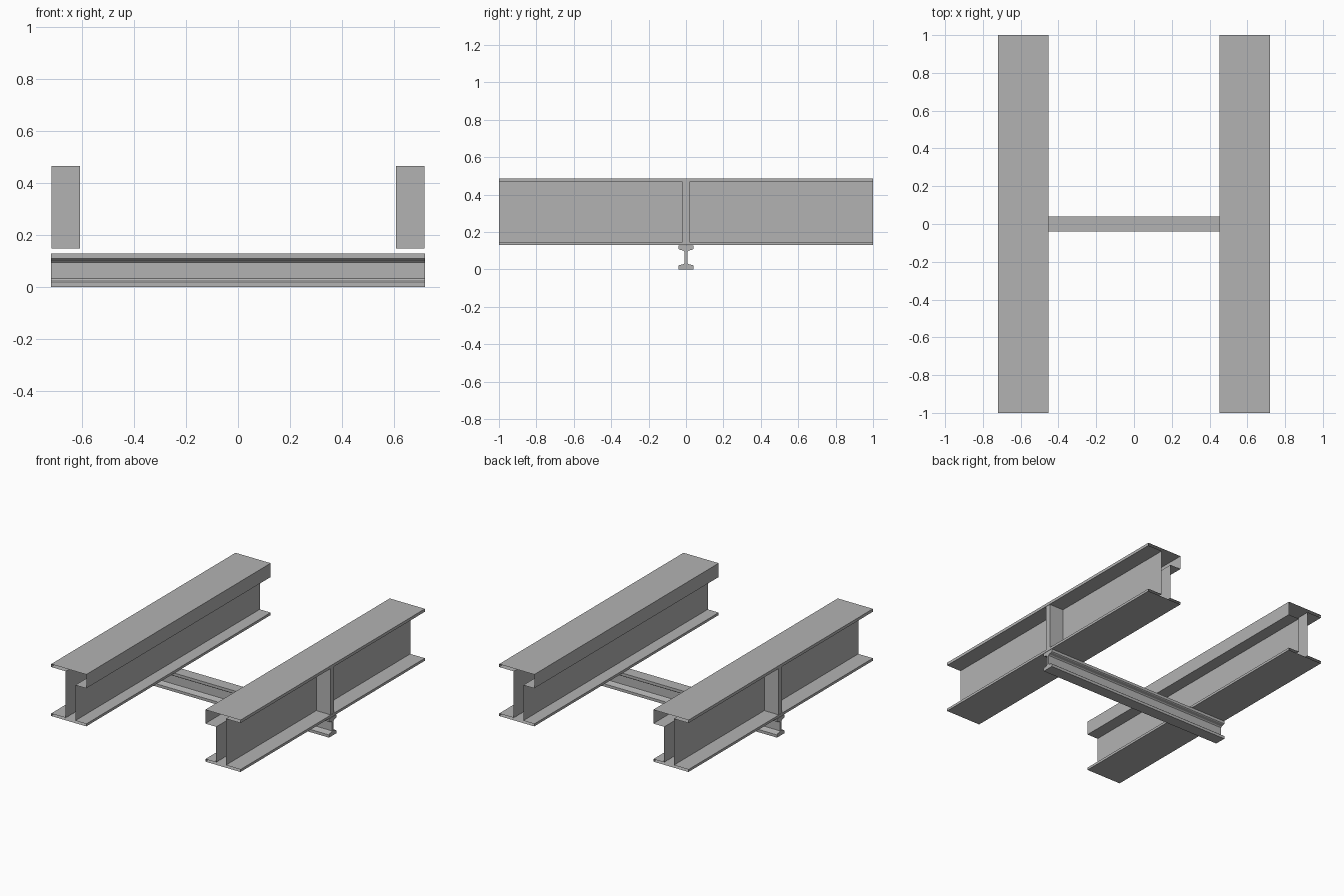
import bpy
import bmesh

cube = bpy.data.objects.get("Cube")
if cube:
    bpy.data.objects.remove(cube, do_unlink=True)

steel = bpy.data.materials.new("steel_grey")
steel.use_nodes = True
GREY = (0.45, 0.45, 0.45, 1)
steel.diffuse_color = GREY
steel.node_tree.nodes["Principled BSDF"].inputs["Base Color"].default_value = GREY


def extrude_profile(name, points, start, end, capped):
    """Sweep a closed 3D outline by the offset between start and end."""
    bm = bmesh.new()
    rings = [[bm.verts.new([p[k] + offset[k] for k in range(3)]) for p in points]
             for offset in (start, end)]
    count = len(points)
    for i in range(count):
        j = (i + 1) % count
        bm.faces.new((rings[0][i], rings[0][j], rings[1][j], rings[1][i]))
    if capped:
        bm.faces.new(rings[0][::-1])
        bm.faces.new(rings[1])
    bmesh.ops.recalc_face_normals(bm, faces=bm.faces)
    mesh = bpy.data.meshes.new(name)
    bm.to_mesh(mesh)
    bm.free()
    mesh.materials.append(steel)
    obj = bpy.data.objects.new(name, mesh)
    bpy.context.collection.objects.link(obj)
    return obj


# Girder section (x, z): hollow web and flanges, deep lip on the inner top edge
INNER, OUTER = 0.452, 0.719
WEB_IN, WEB_OUT = 0.535, 0.608
LOW, LOW_TOP, HIGH_UNDER, HIGH, LIP = 0.131, 0.148, 0.467, 0.487, 0.392
girder = [(INNER, LOW), (OUTER, LOW), (OUTER, LOW_TOP), (WEB_OUT, LOW_TOP),
          (WEB_OUT, HIGH_UNDER), (OUTER, HIGH_UNDER), (OUTER, HIGH), (INNER, HIGH),
          (INNER, LIP), (WEB_IN, LIP), (WEB_IN, LOW_TOP), (INNER, LOW_TOP)]

for side, sign in (("left", 1), ("right", -1)):
    # Long open-ended girder
    extrude_profile(side + "_girder", [(sign * x, 0, z) for x, z in girder],
                    (0, -1, 0), (0, 1, 0), False)
    # Upright stiffener plate on the outer face of the web
    plate = [(sign * x, 0, z) for x, z in
             ((WEB_OUT, LOW_TOP), (OUTER - 0.002, LOW_TOP),
              (OUTER - 0.002, HIGH_UNDER), (WEB_OUT, HIGH_UNDER))]
    extrude_profile(side + "_stiffener", plate, (0, -0.019, 0), (0, 0.019, 0), True)

# Cross beam: I-section with tapered flanges, mirrored in y and z
TOP = 0.129
quarter = [(0.04, 0), (0.04, 0.019), (0.036, 0.023), (0.014, 0.028), (0.008, 0.034)]
half = quarter + [(y, TOP - z) for y, z in reversed(quarter)]
section = half + [(-y, z) for y, z in reversed(half)]
extrude_profile("cross_beam", [(0, y, z) for y, z in section],
                (-OUTER, 0, 0), (OUTER, 0, 0), True)
